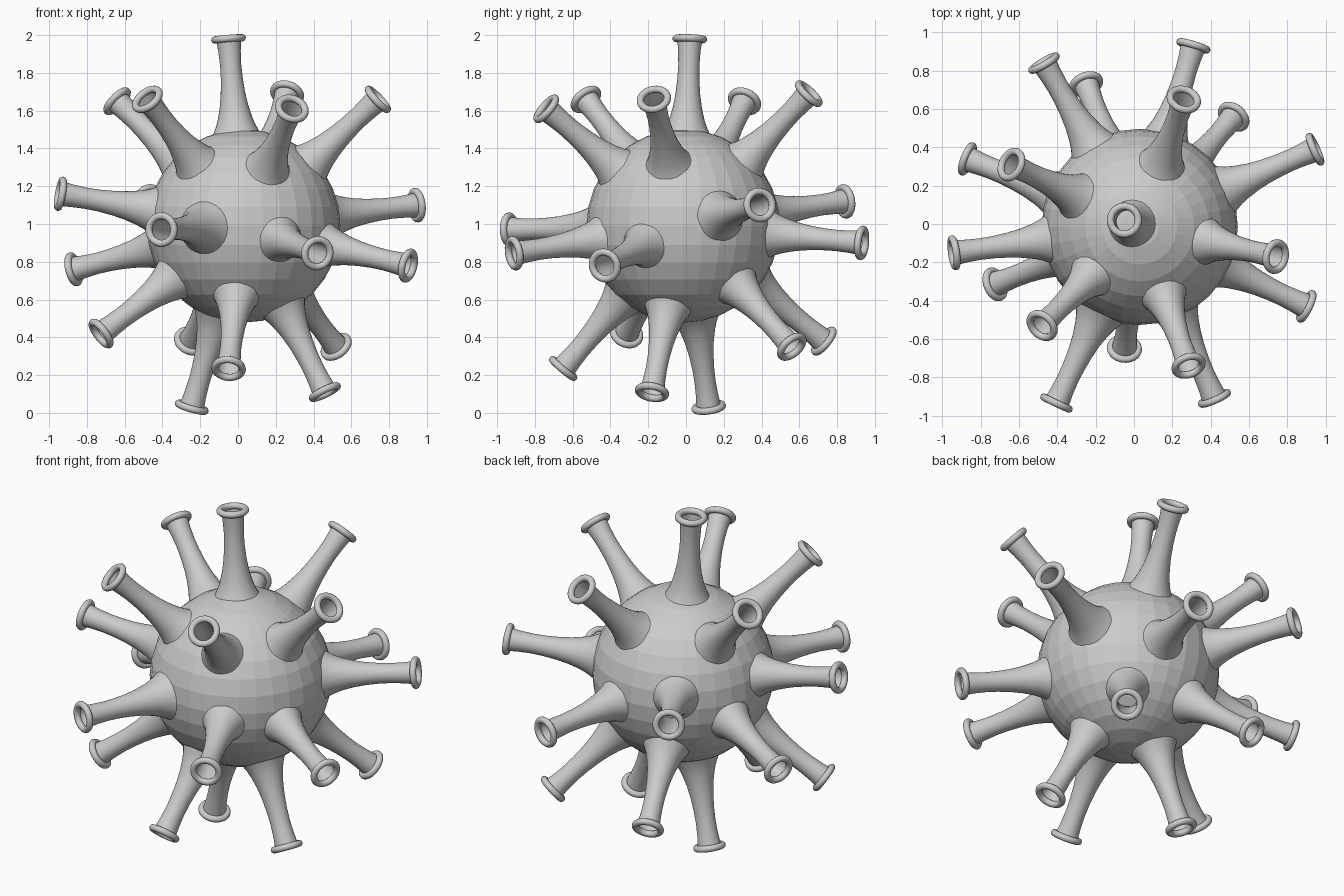
import bpy, math
from mathutils import Vector

if "Cube" in bpy.data.objects:
    bpy.data.objects.remove(bpy.data.objects["Cube"])

CENTRE = Vector((0.03, -0.015, 0.99))
RADIUS = 0.512
SIDES = 32

# rim centre of each spike
TIPS = [
    (-0.05, 0.02, 1.98), (-0.64, 0.31, 1.65), (-0.48, -0.53, 1.66),
    (0.285, -0.74, 1.61), (0.26, 0.65, 1.69), (0.74, -0.17, 1.66),
    (0.945, 0.39, 1.10), (0.90, -0.43, 0.78), (0.42, -0.91, 0.845),
    (-0.405, -0.935, 0.97), (-0.94, -0.15, 1.16), (-0.87, 0.34, 0.76),
    (-0.725, -0.315, 0.42), (-0.245, 0.12, 0.03), (-0.05, -0.65, 0.235),
    (0.46, -0.18, 0.11), (0.52, 0.56, 0.35), (-0.25, 0.73, 0.38),
    (-0.47, 0.84, 1.12), (0.31, 0.93, 0.90),
]

# flared tube profile: (radius, distance back from the rim)
TUBE = [(0.138, -0.525), (0.123, -0.50), (0.106, -0.465), (0.092, -0.425),
        (0.076, -0.36), (0.065, -0.29), (0.058, -0.21), (0.056, -0.14),
        (0.059, -0.07), (0.064, -0.02), (0.066, 0.0)]
# round rim profile, closed
RIM = [(0.073 + 0.019 * math.cos(a), 0.019 * math.sin(a))
       for a in (math.tau * i / 12 for i in range(12))]


def lathe(name, profile, closed):
    """Turn a profile about z into a mesh."""
    verts, faces, n = [], [], len(profile)
    for s in range(SIDES):
        a = math.tau * s / SIDES
        verts += [(r * math.cos(a), r * math.sin(a), z) for r, z in profile]
    for s in range(SIDES):
        t = (s + 1) % SIDES
        for i in range(n if closed else n - 1):
            j = (i + 1) % n
            faces.append((s * n + i, t * n + i, t * n + j, s * n + j))
    mesh = bpy.data.meshes.new(name)
    mesh.from_pydata(verts, [], faces)
    mesh.update()
    return mesh


# round body
bpy.ops.mesh.primitive_uv_sphere_add(segments=32, ring_count=16,
                                     radius=RADIUS, location=CENTRE)
bpy.context.object.name = "body"

# spikes: an open flared tube with a round rim, pointing away from the centre
tube_mesh = lathe("spike_tube", TUBE, False)
rim_mesh = lathe("spike_rim", RIM, True)
for mesh in (tube_mesh, rim_mesh):
    mesh.shade_smooth()
for k, tip in enumerate(TIPS, 1):
    tip = Vector(tip)
    turn = (tip - CENTRE).to_track_quat('Z', 'Y')
    for mesh in (tube_mesh, rim_mesh):
        ob = bpy.data.objects.new(f"{mesh.name}_{k}", mesh)
        ob.location = tip
        ob.rotation_mode = 'QUATERNION'
        ob.rotation_quaternion = turn
        bpy.context.collection.objects.link(ob)
